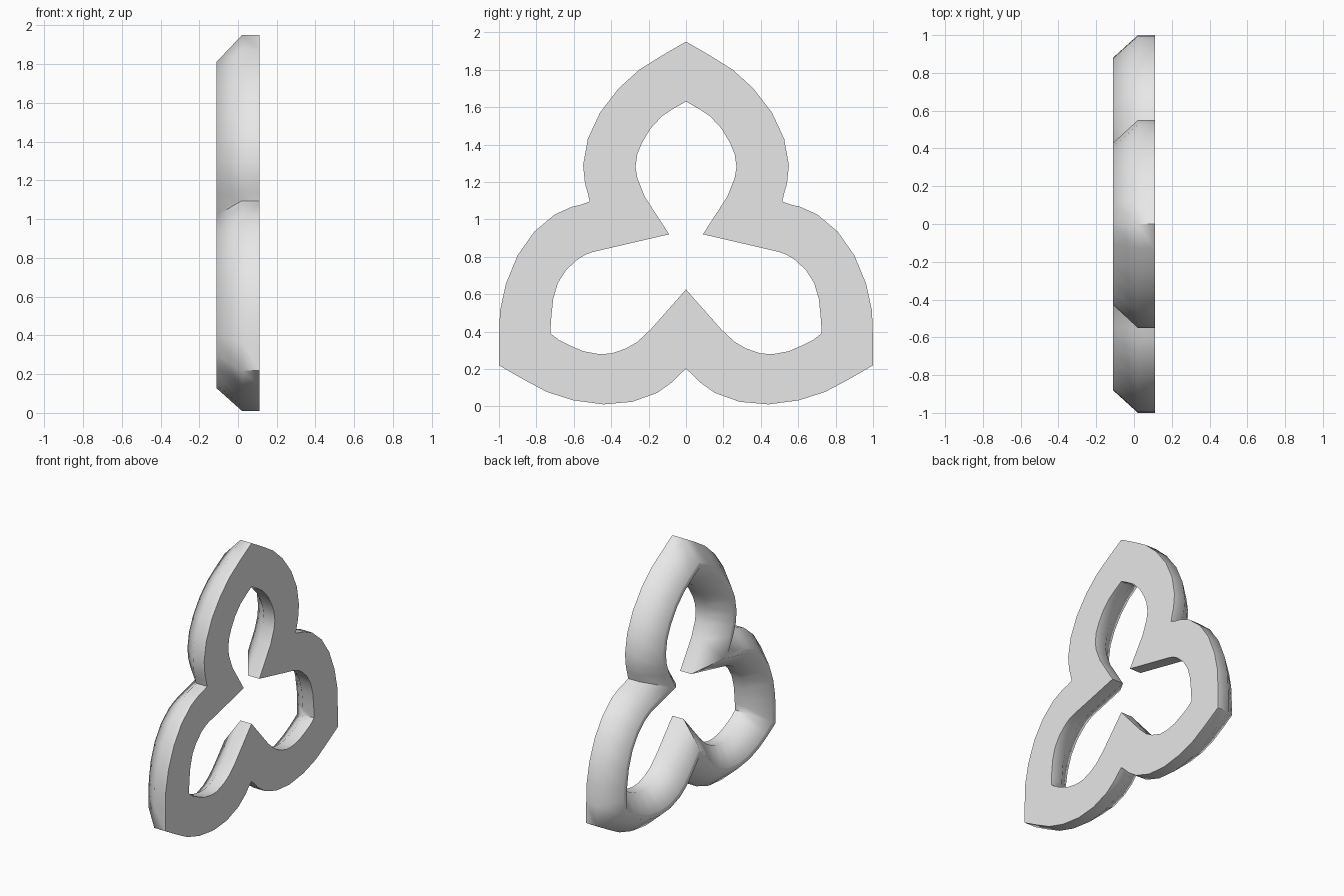
import bpy, bmesh, math

if "Cube" in bpy.data.objects:
    bpy.data.objects.remove(bpy.data.objects["Cube"])

CZ = 0.796                      # height of the three-fold centre
BACK, SHOULDER, FRONT = -0.11, 0.02, 0.11

# Outer edge of half a lobe, from its tip to the notch (y, height above centre)
half_lobe = [(0, 1.154), (.13, 1.079), (.25, 1.004), (.36, .904), (.46, .774),
             (.525, .634), (.55, .494), (.54, .394), (.525, .344), (.515, .299)]

# Inner edges matching each half lobe, again tip to notch (y, z)
inner_top = [(0, 1.63), (.07, 1.59), (.13, 1.55), (.19, 1.485), (.235, 1.41),
             (.26, 1.35), (.27, 1.28), (.26, 1.22), (.22, 1.12), (.09, .92)]
inner_side = [(.725, .39), (.723, .435), (.72, .48), (.71, .575), (.685, .66),
              (.64, .73), (.58, .785), (.54, .81), (.50, .825), (.09, .92)]
inner_base = [(.725, .39), (.68, .355), (.62, .325), (.55, .295), (.47, .28),
              (.40, .282), (.32, .31), (.26, .345), (.19, .41), (0, .625)]

C, S = 0.5, math.sqrt(3) / 2
top = [(y, h + CZ) for y, h in half_lobe]
side = [(C * y + S * h, S * y - C * h + CZ) for y, h in half_lobe]
base = [(-C * y + S * h, -S * y - C * h + CZ) for y, h in half_lobe]

# Right half of both outlines, then the mirrored left half
outer = top + side[::-1][1:] + base[1:]
inner = inner_top + inner_side[::-1][1:] + inner_base[1:]
outer[-1] = (0, outer[-1][1])


def close(path):
    return path + [(-y, z) for y, z in path[-2:0:-1]]


def lerp(a, b, t):
    return (a[0] + (b[0] - a[0]) * t, a[1] + (b[1] - a[1]) * t)


# Sweep a flat-backed, chamfered section around the trefoil
bm = bmesh.new()
rings = []
for o, i in zip(close(outer), close(inner)):
    section = [(FRONT, o), (SHOULDER, o), (BACK, lerp(o, i, .43)),
               (BACK, lerp(o, i, .57)), (SHOULDER, i), (FRONT, i)]
    rings.append([bm.verts.new((x, p[0], max(p[1], 0))) for x, p in section])
for k, ring in enumerate(rings):
    nxt = rings[(k + 1) % len(rings)]
    for j in range(6):
        m = (j + 1) % 6
        bm.faces.new((ring[j], ring[m], nxt[m], nxt[j]))
bmesh.ops.recalc_face_normals(bm, faces=bm.faces)

mesh = bpy.data.meshes.new("trefoil_ring")
bm.to_mesh(mesh)
bm.free()
ring_obj = bpy.data.objects.new("trefoil_ring", mesh)
bpy.context.collection.objects.link(ring_obj)

grey = bpy.data.materials.new("light_grey")
grey.diffuse_color = (0.8, 0.8, 0.8, 1)
grey.use_nodes = True
grey.node_tree.nodes["Principled BSDF"].inputs["Base Color"].default_value = grey.diffuse_color
mesh.materials.append(grey)

bpy.context.view_layer.objects.active = ring_obj
ring_obj.select_set(True)
bpy.ops.object.shade_smooth_by_angle(angle=math.radians(50))
